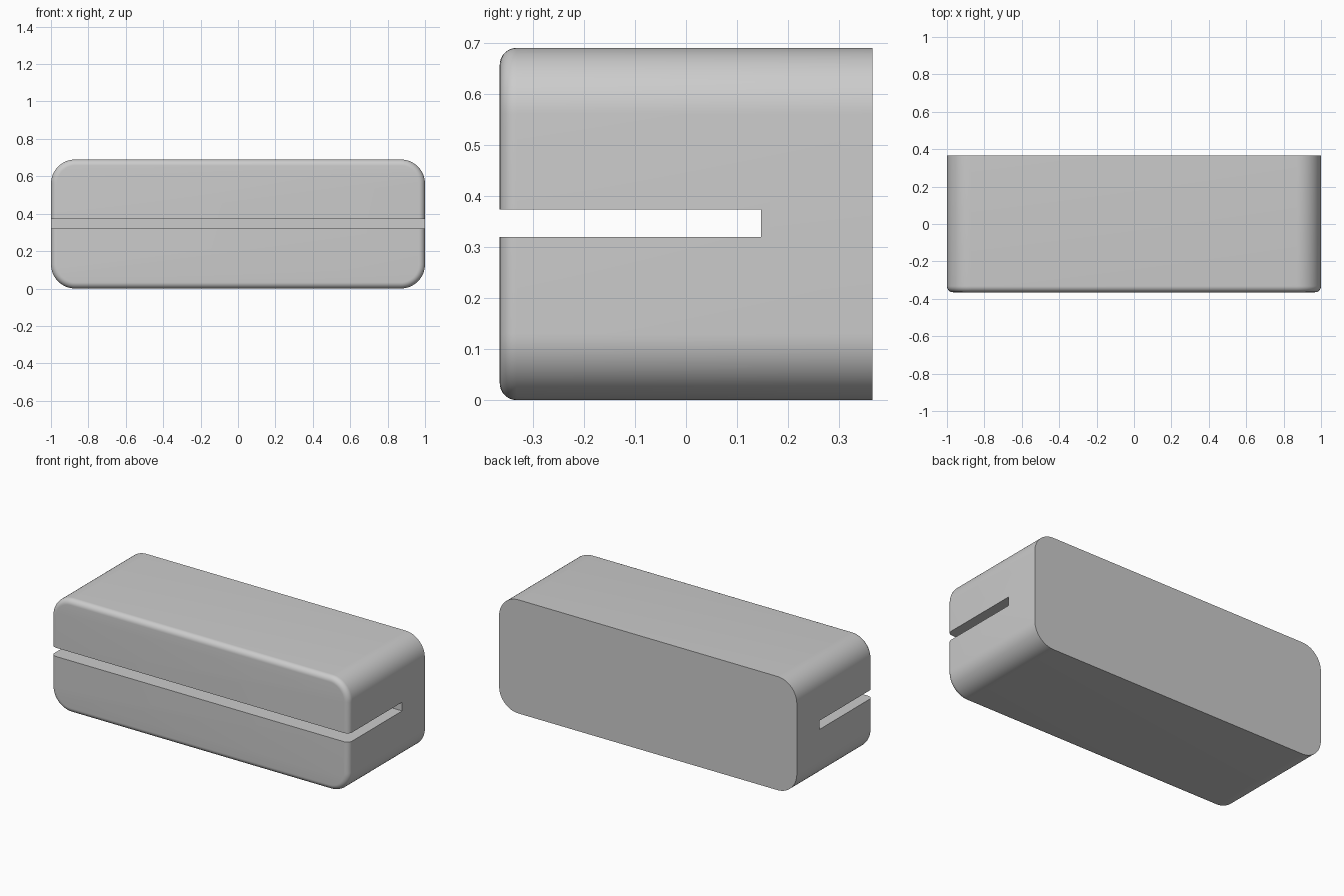
import bpy, bmesh
from math import sin, cos, pi, radians

if "Cube" in bpy.data.objects:
    bpy.data.objects.remove(bpy.data.objects["Cube"])

W, D, H = 2.0, 0.73, 0.69      # overall size
R, F = 0.13, 0.033             # long-edge radius, front fillet radius
SLOT_Z = (0.32, 0.373)
SLOT_BACK = 0.147


def rounded_ring(bm, y, inset, steps=16):
    """Rounded rectangle in the xz plane, shrunk by inset."""
    r = R - inset
    cx, cz = W / 2 - R, H / 2 - R
    ring = []
    for q, (sx, sz) in enumerate([(1, 1), (-1, 1), (-1, -1), (1, -1)]):
        for i in range(steps + 1):
            a = (q + i / steps) * pi / 2
            ring.append(bm.verts.new((sx * cx + r * cos(a), y, H / 2 + sz * cz + r * sin(a))))
    return ring


# Body: flat back, rolled front edge
bm = bmesh.new()
rings = [rounded_ring(bm, D / 2, 0)]
for i in range(9):
    a = i / 8 * pi / 2
    rings.append(rounded_ring(bm, -D / 2 + F * (1 - sin(a)), F * (1 - cos(a))))
n = len(rings[0])
for a, b in zip(rings, rings[1:]):
    for i in range(n):
        j = (i + 1) % n
        bm.faces.new((a[i], a[j], b[j], b[i]))
bm.faces.new(rings[0])
bm.faces.new(rings[-1])
bmesh.ops.recalc_face_normals(bm, faces=bm.faces)
mesh = bpy.data.meshes.new("slotted_block")
bm.to_mesh(mesh)
bm.free()
block = bpy.data.objects.new("slotted_block", mesh)
bpy.context.collection.objects.link(block)

# Slot running the full width, open at the front
y0 = -D / 2 - 0.1
bpy.ops.mesh.primitive_cube_add(size=1, location=(0, (y0 + SLOT_BACK) / 2, sum(SLOT_Z) / 2))
cutter = bpy.context.object
cutter.name = "slot_cutter"
cutter.scale = (W + 0.2, SLOT_BACK - y0, SLOT_Z[1] - SLOT_Z[0])
cutter.hide_render = True
bpy.context.view_layer.update()

mod = block.modifiers.new("slot", 'BOOLEAN')
mod.operation = 'DIFFERENCE'
mod.solver = 'EXACT'
mod.object = cutter

bpy.ops.object.select_all(action='DESELECT')
block.select_set(True)
bpy.context.view_layer.objects.active = block
bpy.ops.object.modifier_apply(modifier=mod.name)
bpy.data.objects.remove(cutter, do_unlink=True)
bpy.ops.object.shade_smooth_by_angle(angle=radians(30))
